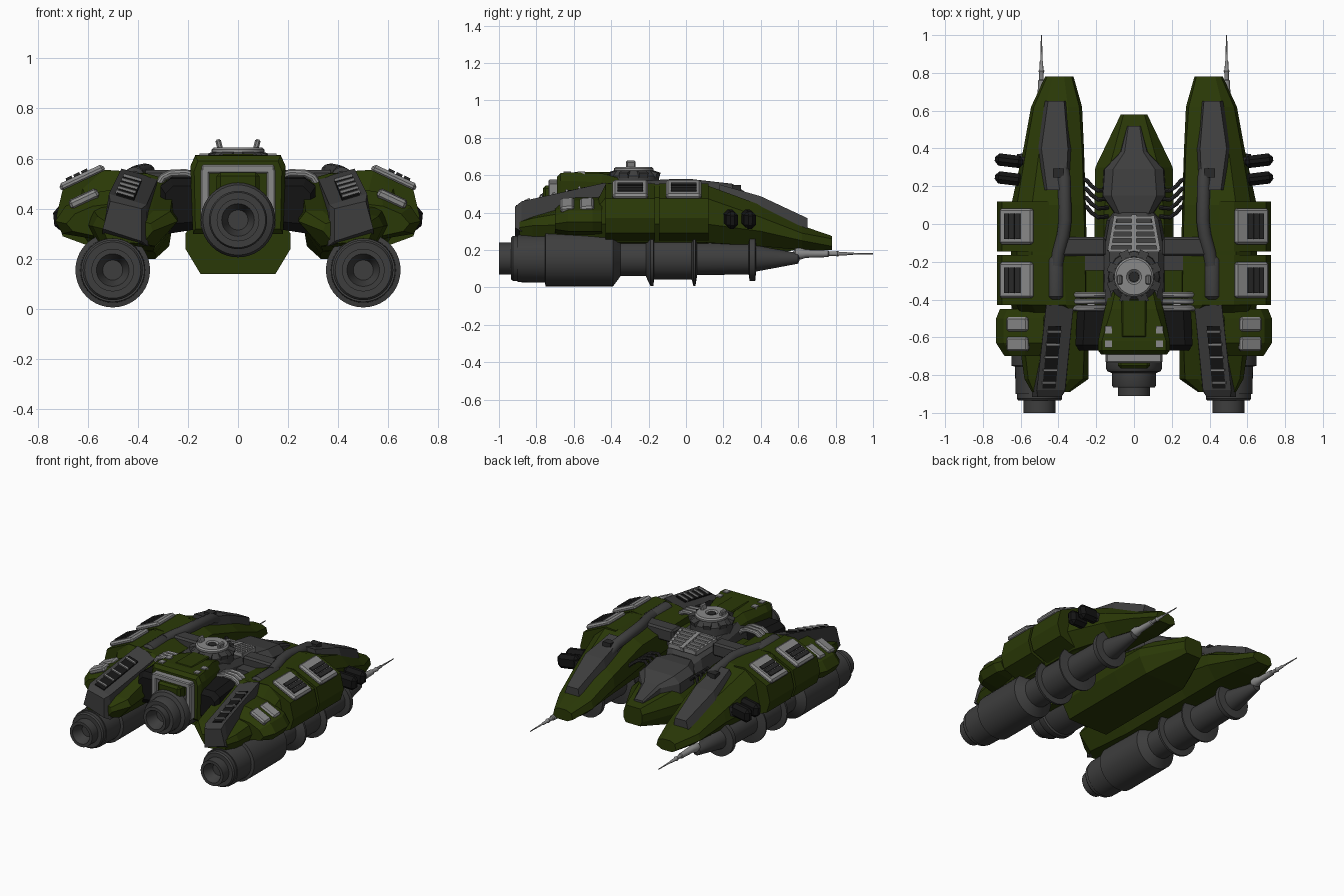
import bpy, bmesh, math
from mathutils import Vector, Matrix

def mat(name, r, g, b):
    m = bpy.data.materials.new(name)
    m.diffuse_color = (r, g, b, 1)
    return m

GREEN = mat("army_green", .023, .040, .002)
DARK = mat("dark_grey", .048, .048, .048)
LIGHT = mat("light_grey", .25, .25, .25)
BLACK = mat("black", .007, .007, .007)
CHAR = mat("charcoal", .022, .022, .022)

def finish(bm, name, m, mirror=False, smooth=False):
    bmesh.ops.recalc_face_normals(bm, faces=bm.faces)
    for f in bm.faces:
        f.smooth = smooth
    me = bpy.data.meshes.new(name)
    bm.to_mesh(me)
    bm.free()
    me.materials.append(m)
    if smooth:
        me.set_sharp_from_angle(angle=math.radians(35))
    ob = bpy.data.objects.new(name, me)
    bpy.context.collection.objects.link(ob)
    if mirror:
        ob.modifiers.new("mirror", 'MIRROR').use_mirror_merge = False
    return ob

def skin(bm, rings):
    vs = [[bm.verts.new(p) for p in r] for r in rings]
    n = len(vs[0])
    for a, b in zip(vs, vs[1:]):
        for i in range(n):
            bm.faces.new((a[i], a[(i + 1) % n], b[(i + 1) % n], b[i]))
    bm.faces.new(vs[0])
    bm.faces.new(vs[-1])

def loft(name, stations, m, mirror=False):
    """stations: (y, [(x, z), ...])"""
    bm = bmesh.new()
    skin(bm, [[(x, y, z) for x, z in pts] for y, pts in stations])
    return finish(bm, name, m, mirror)

def sym(half):
    """Close a right-hand half section across the centre."""
    return half + [(-x, z) for x, z in reversed(half)]

def box(name, c, s, m, mirror=False, rot=(0, 0, 0), bevel=0):
    bm = bmesh.new()
    bmesh.ops.create_cube(bm, size=1)
    bmesh.ops.scale(bm, vec=s, verts=bm.verts)
    if bevel:
        bmesh.ops.bevel(bm, geom=bm.edges[:], offset=bevel, segments=1, affect='EDGES')
    R = Matrix.Rotation(rot[2], 4, 'Z') @ Matrix.Rotation(rot[1], 4, 'Y') @ Matrix.Rotation(rot[0], 4, 'X')
    bmesh.ops.transform(bm, matrix=Matrix.Translation(c) @ R, verts=bm.verts)
    return finish(bm, name, m, mirror)

def lathe(name, prof, c, m, axis='Y', mirror=False, seg=32):
    """prof: (distance along axis, radius), c: centre of the axis"""
    bm = bmesh.new()
    rings = []
    for t, r in prof:
        ring = []
        for i in range(seg):
            a = 2 * math.pi * i / seg
            u, v = r * math.cos(a), r * math.sin(a)
            ring.append((c[0] + u, t, c[2] + v) if axis == 'Y' else (c[0] + u, c[1] + v, t))
        rings.append(ring)
    skin(bm, rings)
    return finish(bm, name, m, mirror, True)

def tube(name, pts, r, m, mirror=False, seg=12):
    P = [Vector(p) for p in pts]
    bm = bmesh.new()
    rings = []
    for i, p in enumerate(P):
        t = (P[min(i + 1, len(P) - 1)] - P[max(i - 1, 0)]).normalized()
        u = t.cross(Vector((.05, .1, 1))).normalized()
        v = t.cross(u)
        rings.append([p + r * (math.cos(a) * u + math.sin(a) * v)
                      for a in [2 * math.pi * k / seg for k in range(seg)]])
    skin(bm, rings)
    return finish(bm, name, m, mirror, True)

# ---- side pods: faceted core, from nose to tail
loft("pod_core", [
    (.78, [(.32, .22), (.33, .26), (.37, .275), (.43, .275), (.46, .26), (.47, .22), (.44, .20), (.36, .20)]),
    (.62, [(.275, .25), (.29, .30), (.35, .33), (.47, .33), (.53, .29), (.545, .25), (.48, .20), (.33, .20)]),
    (.40, [(.265, .31), (.275, .39), (.35, .44), (.50, .44), (.57, .375), (.585, .30), (.52, .22), (.33, .22)]),
    (.10, [(.255, .36), (.265, .49), (.39, .55), (.54, .55), (.62, .48), (.65, .34), (.58, .24), (.34, .23)]),
    (-.43, [(.245, .38), (.255, .51), (.36, .54), (.54, .55), (.62, .48), (.65, .34), (.58, .24), (.34, .23)]),
    (-.47, [(.245, .38), (.255, .50), (.33, .50), (.52, .47), (.60, .43), (.63, .34), (.58, .24), (.34, .23)]),
    (-.82, [(.24, .35), (.27, .39), (.34, .39), (.50, .38), (.56, .37), (.58, .33), (.55, .27), (.33, .25)]),
    (-.89, [(.34, .31), (.35, .34), (.38, .35), (.50, .36), (.53, .35), (.54, .32), (.52, .27), (.38, .26)])],
    GREEN, True)

# armour blocks on the outer flank, each with a vent panel
block = [(.45, .55), (.53, .555), (.70, .475), (.725, .37), (.70, .29), (.55, .235)]
a = math.radians(25)
for y0, y1 in ((.12, -.145), (-.165, -.43)):
    loft("flank_block", [(y0, block), (y1, block)], GREEN, True)
    yc = (y0 + y1) / 2
    box("vent_panel", (.622, yc, .523), (.195, .19, .034), LIGHT, True, (0, a, 0), .012)
    for k in range(3):
        d = (k - 1) * .034 + .015
        box("vent_slat", (.628 + d * math.cos(a), yc, .537 - d * math.sin(a)), (.026, .135, .022), CHAR, True, (0, a, 0))
rear = [(.48, .48), (.57, .465), (.69, .41), (.73, .35), (.70, .30), (.52, .27)]
loft("tail_block", [(-.45, [(x - .02, z) for x, z in rear]), (-.50, rear), (-.63, rear),
                    (-.70, [(.50, .42), (.58, .41), (.65, .38), (.685, .34), (.66, .31), (.52, .28)])], GREEN, True)
for y in (-.53, -.635):
    box("tail_panel", (.615, y, .44), (.125, .075, .036), LIGHT, True, (math.radians(5), math.radians(25), 0), .01)

# grey nose plate and rear fin
loft("pod_nose_plate", [
    (.65, [(.35, .25), (.37, .37), (.455, .37), (.49, .25)]),
    (.40, [(.32, .38), (.35, .487), (.49, .487), (.53, .36)]),
    (.18, [(.34, .46), (.36, .55), (.46, .55), (.50, .46)])], DARK, True)
box("nose_hatch", (.40, .27, .53), (.06, .05, .035), CHAR, True)
fin = [(-.43, [(.30, .30), (.47, .30), (.465, .56), (.32, .52)]),
       (-.88, [(.36, .25), (.54, .30), (.515, .46), (.365, .415)]),
       (-.915, [(.385, .27), (.54, .32), (.51, .43), (.385, .40)])]
loft("rear_fin", fin, DARK, True)
loft("fin_slot", [(-.54, [(.385, .48), (.455, .48), (.455, .537), (.385, .518)]),
                  (-.87, [(.415, .40), (.485, .40), (.485, .459), (.415, .438)])], BLACK, True)
for k in range(5):
    t = k / 4
    box("fin_rung", (.422 + .03 * t, -.57 - .27 * t, .522 - .064 * t), (.075, .012, .018), LIGHT, True, (.23, -.28, 0))

# pipe along the pod, side barrels
tube("pod_pipe", [(.38, .30, .48), (.37, .24, .52), (.365, .02, .545), (.375, -.06, .545), (.40, -.15, .54),
                  (.41, -.22, .535)], .035, DARK, True)
lathe("pod_canister", [(-.40, .03), (-.385, .046), (-.19, .046), (-.17, .035)], (.415, 0, .52), DARK, mirror=True, seg=16)
for y in (.24, .335):
    box("side_barrel", (.66, y, .365), (.15, .065, .095), BLACK, True, (0, .1, .12), .022)
    box("barrel_mount", (.58, y, .36), (.08, .04, .06), CHAR, True)

# ---- engines under the pods
lathe("pod_engine", [
    (-.93, .001), (-.93, .04), (-.96, .05), (-1, .065), (-1, .085), (-.935, .085), (-.935, .112), (-.925, .12),
    (-.90, .12), (-.90, .127), (-.755, .130), (-.75, .149), (-.39, .149), (-.35, .095), (-.215, .095),
    (-.19, .148), (-.175, .148), (-.17, .112), (.03, .112), (.04, .148), (.05, .148), (.06, .09),
    (.335, .085), (.34, .12), (.37, .12), (.375, .07), (.60, .028), (.61, .001)], (.5, 0, .155), DARK, mirror=True, seg=40)
lathe("pod_antenna", [
    (.57, .005), (.585, .03), (.61, .032), (.64, .022), (.76, .018), (.765, .012), (.80, .012), (.81, .016),
    (.82, .010), (.86, .009), (.865, .006), (1, .003)], (.49, 0, .18), LIGHT, mirror=True, seg=12)

# ---- central hull: keel, spine, canopy
loft("keel", [
    (.58, sym([(.055, .20), (.07, .23), (.07, .28), (.055, .32)])),
    (.30, sym([(.15, .14), (.205, .24), (.205, .30), (.13, .37)])),
    (.05, sym([(.15, .14), (.21, .24), (.21, .30), (.16, .38)])),
    (-.45, sym([(.15, .14), (.21, .24), (.21, .30), (.16, .38)]))], GREEN)
loft("canopy", [
    (.52, sym([(.035, .30), (.035, .335), (.03, .345)])),
    (.38, sym([(.075, .33), (.07, .39), (.05, .405)])),
    (.29, sym([(.16, .34), (.155, .41), (.11, .45)])),
    (.15, sym([(.168, .36), (.165, .425), (.12, .47)])),
    (.05, sym([(.10, .36), (.095, .44), (.075, .465)]))], DARK)
loft("spine", [
    (.06, sym([(.11, .36), (.10, .44), (.06, .47)])),
    (.02, sym([(.15, .34), (.13, .47), (.09, .50)])),
    (-.15, sym([(.18, .32), (.16, .50), (.13, .535)])),
    (-.46, sym([(.18, .30), (.15, .54), (.12, .58)]))], DARK)
box("spine_rib_bar", (0, -.05, .53), (.026, .20, .03), LIGHT, rot=(-.17, 0, 0))
for k in range(6):
    t = k / 5
    box("spine_rib", (0, .035 - .175 * t, .513 + .031 * t), (.20 + .07 * t, .015, .03), LIGHT)
box("rib_rail", (.115, -.05, .525), (.018, .19, .03), LIGHT, True, (-.17, 0, .18))

# cross braces and links between hull and pods
box("cross_brace", (.275, -.12, .51), (.25, .10, .09), DARK, True, bevel=.012)
box("lower_brace", (.25, -.20, .45), (.25, .09, .10), DARK, True)
box("hull_link", (.22, -.31, .40), (.16, .17, .13), GREEN, True)
loft("side_intake", [
    (-.44, [(.15, .32), (.27, .32), (.30, .36), (.30, .50), (.26, .53), (.15, .53)]),
    (-.64, [(.15, .32), (.28, .30), (.31, .35), (.31, .49), (.27, .52), (.15, .52)]),
    (-.67, [(.15, .35), (.26, .34), (.29, .37), (.29, .46), (.26, .49), (.15, .49)])], BLACK, True)
for y in (-.375, -.41, -.445):
    tube("bypass_pipe", [(.14, y, .50), (.17, y, .53), (.21, y, .543), (.27, y, .54), (.30, y, .525), (.32, y, .49)],
         .016, LIGHT, True, 10)
for k in range(4):
    y = .04 + k * .047
    tube("canopy_strut", [(.14, y, .38), (.19, y - .005, .43), (.225, y + .02, .435), (.25, y + .05, .42),
                          (.28, y + .06, .39)], .011, CHAR, True, 8)

# rear body with frame around the centre engine
loft("rear_body", [
    (-.36, sym([(.12, .30), (.13, .54), (.10, .585)])),
    (-.45, sym([(.16, .30), (.155, .56), (.12, .61)])),
    (-.62, sym([(.18, .30), (.19, .57), (.17, .615)])),
    (-.67, sym([(.18, .30), (.19, .57), (.17, .612)])),
    (-.69, sym([(.17, .32), (.175, .55), (.16, .59)]))], GREEN)
box("roof_plate", (0, -.50, .608), (.13, .20, .02), GREEN, bevel=.006)
for y in (-.56, -.635):
    box("roof_lamp", (.135, y, .612), (.036, .038, .018), LIGHT, True)
box("frame_side", (.132, -.70, .44), (.036, .07, .24), LIGHT, True, bevel=.006)
box("frame_top", (0, -.70, .558), (.29, .07, .036), LIGHT, bevel=.006)
box("engine_cover", (0, -.725, .47), (.17, .08, .15), GREEN, bevel=.015)
lathe("centre_engine", [
    (-.83, .001), (-.83, .04), (-.86, .05), (-.91, .065), (-.91, .085), (-.865, .085), (-.865, .11), (-.855, .116),
    (-.79, .116), (-.78, .14), (-.765, .149), (-.73, .149), (-.72, .14), (-.60, .14), (-.35, .11)],
    (0, 0, .355), DARK, seg=40)

# roof turret ring
lathe("turret_base", [(.52, .14), (.595, .135), (.625, .11), (.63, .001)], (0, -.28, 0), DARK, 'Z', seg=16)
lathe("turret_ring", [(.615, .105), (.636, .105), (.645, .095), (.645, .04), (.635, .03), (.635, .001)],
      (0, -.28, 0), LIGHT, 'Z', seg=24)
lathe("turret_eye", [(.63, .028), (.641, .026), (.641, .001)], (0, -.28, 0), CHAR, 'Z', seg=16)
for k in range(8):
    b = math.pi * (k + .5) / 4
    box("turret_pad", (.12 * math.cos(b), -.28 + .12 * math.sin(b), .605), (.045, .05, .03), DARK, rot=(0, .3, b))
box("turret_horn", (.075, -.295, .655), (.022, .05, .045), LIGHT, True, (0, .25, 0), .006)
